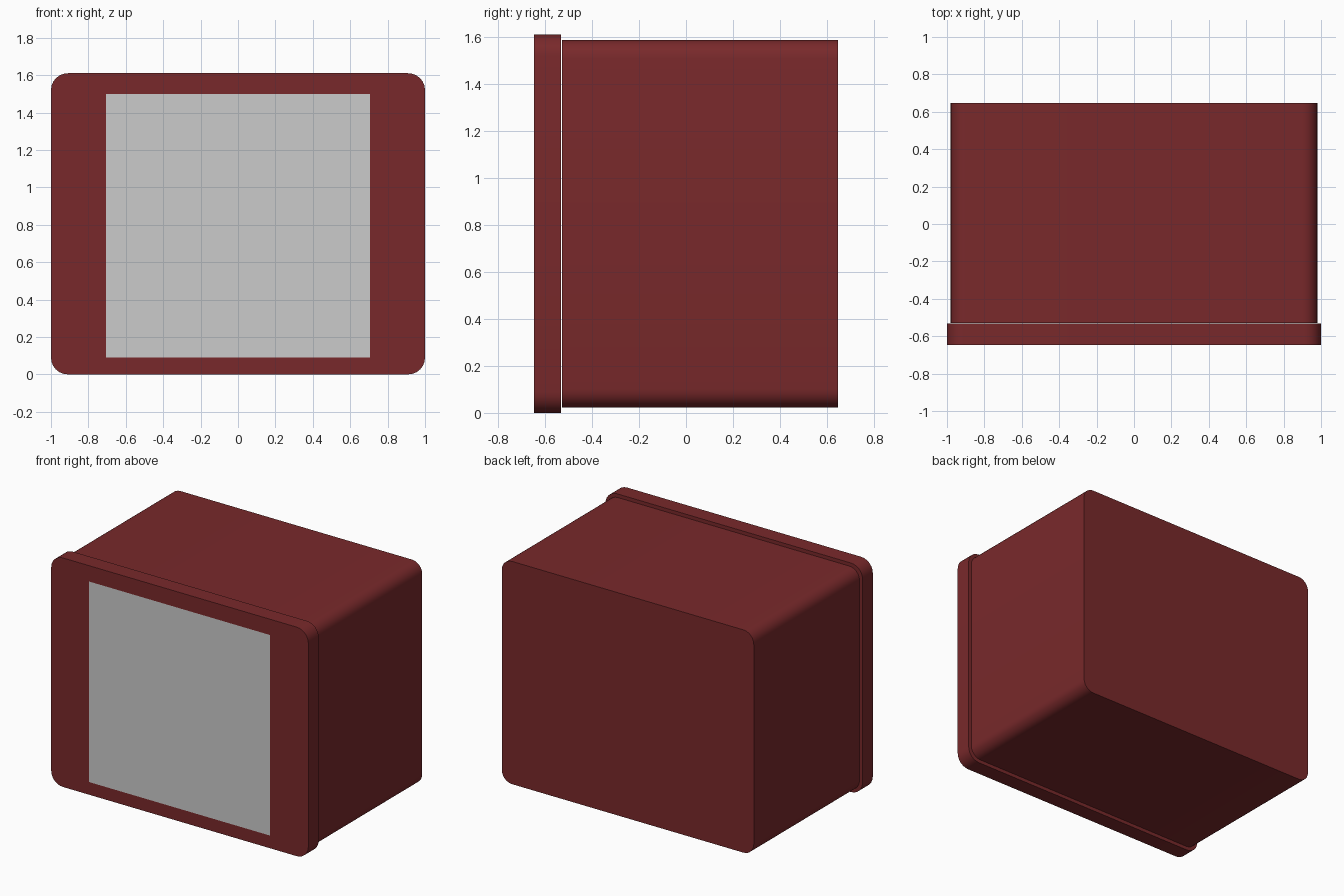
import bpy, bmesh
from math import sin, cos, pi

if "Cube" in bpy.data.objects:
    bpy.data.objects.remove(bpy.data.objects["Cube"])


def material(name, color):
    m = bpy.data.materials.new(name)
    m.diffuse_color = color
    m.use_nodes = True
    m.node_tree.nodes["Principled BSDF"].inputs["Base Color"].default_value = m.diffuse_color
    return m


def rounded_block(name, half_w, z0, z1, y0, y1, radius, mat, steps=6):
    """Rounded rectangle in XZ, extruded along y."""
    bm = bmesh.new()
    corners = [(half_w - radius, z1 - radius), (radius - half_w, z1 - radius),
               (radius - half_w, z0 + radius), (half_w - radius, z0 + radius)]
    ring = []
    for i, (cx, cz) in enumerate(corners):
        for s in range(steps + 1):
            a = (i + s / steps) * pi / 2
            ring.append(bm.verts.new((cx + radius * cos(a), y0, cz + radius * sin(a))))
    face = bm.faces.new(ring)
    ext = bmesh.ops.extrude_face_region(bm, geom=[face])
    moved = [v for v in ext["geom"] if isinstance(v, bmesh.types.BMVert)]
    bmesh.ops.translate(bm, verts=moved, vec=(0, y1 - y0, 0))
    bmesh.ops.recalc_face_normals(bm, faces=bm.faces)
    mesh = bpy.data.meshes.new(name)
    bm.to_mesh(mesh)
    bm.free()
    ob = bpy.data.objects.new(name, mesh)
    bpy.context.collection.objects.link(ob)
    mesh.materials.append(mat)
    bpy.ops.object.select_all(action='DESELECT')
    ob.select_set(True)
    bpy.context.view_layer.objects.active = ob
    bpy.ops.object.shade_smooth_by_angle(angle=pi / 6)
    return ob


red = material("dark_red", (0.19, 0.022, 0.024, 1))

# Case body and front bezel, separated by a hairline seam
rounded_block("case_body", 0.98, 0.022, 1.588, -0.528, 0.647, 0.08, red)
rounded_block("front_bezel", 1.0, 0.0, 1.61, -0.647, -0.533, 0.09, red)

# Flat grey screen panel on the front
bpy.ops.mesh.primitive_plane_add(size=1.41, location=(0, -0.649, 0.795),
                                 rotation=(pi / 2, 0, 0))
bpy.context.object.name = "screen_panel"
